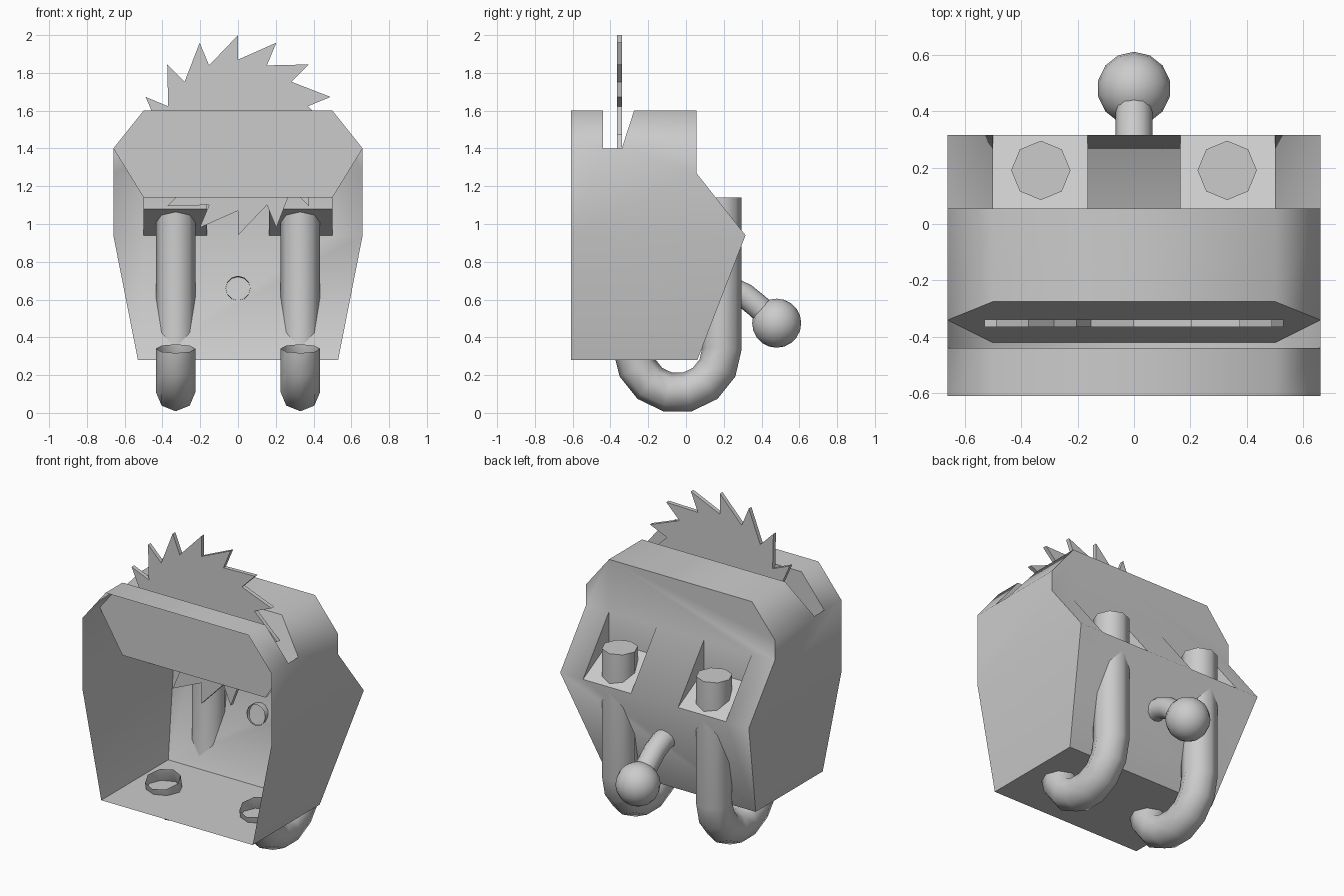
import bpy, bmesh
from math import sin, cos, pi, radians
from mathutils import Vector

if "Cube" in bpy.data.objects:
    bpy.data.objects.remove(bpy.data.objects["Cube"])


def finish(bm, name, angle=None):
    bmesh.ops.remove_doubles(bm, verts=bm.verts, dist=1e-4)
    bmesh.ops.recalc_face_normals(bm, faces=bm.faces)
    mesh = bpy.data.meshes.new(name)
    bm.to_mesh(mesh)
    bm.free()
    ob = bpy.data.objects.new(name, mesh)
    bpy.context.collection.objects.link(ob)
    if angle:
        bpy.ops.object.select_all(action='DESELECT')
        ob.select_set(True)
        bpy.context.view_layer.objects.active = ob
        bpy.ops.object.shade_smooth_by_angle(angle=radians(angle))
    return ob


def face(bm, pts, mirror=False):
    bm.faces.new([bm.verts.new(p) for p in pts])
    if mirror:
        bm.faces.new([bm.verts.new((-x, y, z)) for x, y, z in reversed(pts)])


def band(bm, a, b):
    """Face spanning the full width between two (x, y, z) points."""
    (xa, ya, za), (xb, yb, zb) = a, b
    face(bm, [(-xa, ya, za), (xa, ya, za), (xb, yb, zb), (-xb, yb, zb)])


def tube(name, path, r, sides=8, cap_start=False):
    """Tube swept along a path of (y, z) points lying in a plane of constant x."""
    x0, path = path
    bm = bmesh.new()
    pts = [Vector((x0, y, z)) for y, z in path]
    rings = []
    for i, p in enumerate(pts):
        t = (pts[min(i + 1, len(pts) - 1)] - pts[max(i - 1, 0)]).normalized()
        side = Vector((1, 0, 0))
        up = t.cross(side)
        rings.append([bm.verts.new(p + r * (cos(2 * pi * k / sides) * side + sin(2 * pi * k / sides) * up))
                      for k in range(sides)])
    for a, b in zip(rings, rings[1:]):
        for k in range(sides):
            j = (k + 1) % sides
            bm.faces.new((a[k], a[j], b[j], b[k]))
    if cap_start:
        bm.faces.new(rings[0])
    return finish(bm, name, 50)


# Housing: thin shell, open at the front
F, B = -0.61, 0.055          # front and upper back
S0, S1, S2 = -0.44, -0.34, -0.275   # slot front, slot back low, slot back high
T, C, K, A, L = 1.6, 1.4, 1.27, 0.94, 0.28   # heights
W, N, M = 0.66, 0.5, 0.53    # half widths: middle, top, bottom
AY, LY = 0.315, 0.06         # back ridge and lower back depth
P0, P1, PZ = 0.165, 0.5, 1.08    # pocket sides and inner floor height

bm = bmesh.new()
# roof, chamfers and side walls
band(bm, (N, F, T), (N, S0, T))
band(bm, (N, S2, T), (N, B, T))
face(bm, [(N, F, T), (N, S0, T), (W, S0, C), (W, F, C)], True)
face(bm, [(N, S2, T), (N, B, T), (W, B, C), (W, S1, C)], True)
face(bm, [(W, F, C), (W, S0, C), (W, S1, C), (W, B, C), (W, B, K), (W, AY, A), (W, F, A)], True)
face(bm, [(W, F, A), (W, AY, A), (M, LY, L), (M, F, L)], True)
# floor
band(bm, (M, F, L), (M, LY, L))
# back
face(bm, [(-N, B, T), (N, B, T), (W, B, C), (W, B, K), (P1, B, K), (P0, B, K),
          (-P0, B, K), (-P1, B, K), (-W, B, K), (-W, B, C)])
band(bm, (P0, B, K), (P0, AY, A))
face(bm, [(P1, B, K), (W, B, K), (W, AY, A), (P1, AY, A)], True)
face(bm, [(-W, AY, A), (-P1, AY, A), (-P0, AY, A), (P0, AY, A), (P1, AY, A), (W, AY, A),
          (M, LY, L), (-M, LY, L)])
# pipe pockets
face(bm, [(P0, B, K), (P1, B, K), (P1, B, PZ), (P0, B, PZ)], True)
face(bm, [(P0, B, PZ), (P1, B, PZ), (P1, AY, A), (P0, AY, A)], True)
for x in (P0, P1):
    face(bm, [(x, B, K), (x, B, PZ), (x, AY, A)], True)
# blade trench
D, DY = 1.14, -0.42
for hi, lo, deep in ((S0, S0, S0), (S2, S1, DY)):
    face(bm, [(-N, hi, T), (N, hi, T), (W, lo, C), (N, deep, D), (-N, deep, D), (-W, lo, C)])
band(bm, (N, S0, D), (N, DY, D))
face(bm, [(W, S0, C), (W, S1, C), (N, DY, D), (N, S0, D)], True)
housing = finish(bm, "housing", 60)
roof = max(housing.data.polygons, key=lambda p: p.center.z)
if roof.normal.z < 0:
    housing.data.flip_normals()

# Saw blade: 16 raked teeth
bm = bmesh.new()
outline = []
for i in range(16):
    a = 2 * pi * i / 16
    outline += [(0.53 * sin(a), 1.47 + 0.53 * cos(a)), (0.40 * sin(a), 1.47 + 0.40 * cos(a))]
disc = bm.faces.new([bm.verts.new((x, -0.364, z)) for x, z in outline])
ext = bmesh.ops.extrude_face_region(bm, geom=[disc])
bmesh.ops.translate(bm, vec=(0, 0.026, 0), verts=[v for v in ext["geom"] if isinstance(v, bmesh.types.BMVert)])
finish(bm, "saw_blade")

# Exhaust pipes: straight drop, then a U-bend back up through the floor
bend = [(-0.045 + 0.235 * cos(pi * i / 7), 0.34 - 0.235 * sin(pi * i / 7)) for i in range(8)]
for name, x in (("pipe_left", -0.33), ("pipe_right", 0.33)):
    tube(name, (x, [(0.19, 1.14)] + bend), 0.105, cap_start=True)

# Lever with ball knob at the back
tube("lever", (0, [(0.18, 0.66), (0.24, 0.655), (0.31, 0.622), (0.38, 0.565), (0.46, 0.49)]), 0.065, 12)
bm = bmesh.new()
bmesh.ops.create_uvsphere(bm, u_segments=14, v_segments=10, radius=0.13)
bmesh.ops.translate(bm, vec=(0, 0.48, 0.475), verts=bm.verts)
finish(bm, "lever_knob", 60)
